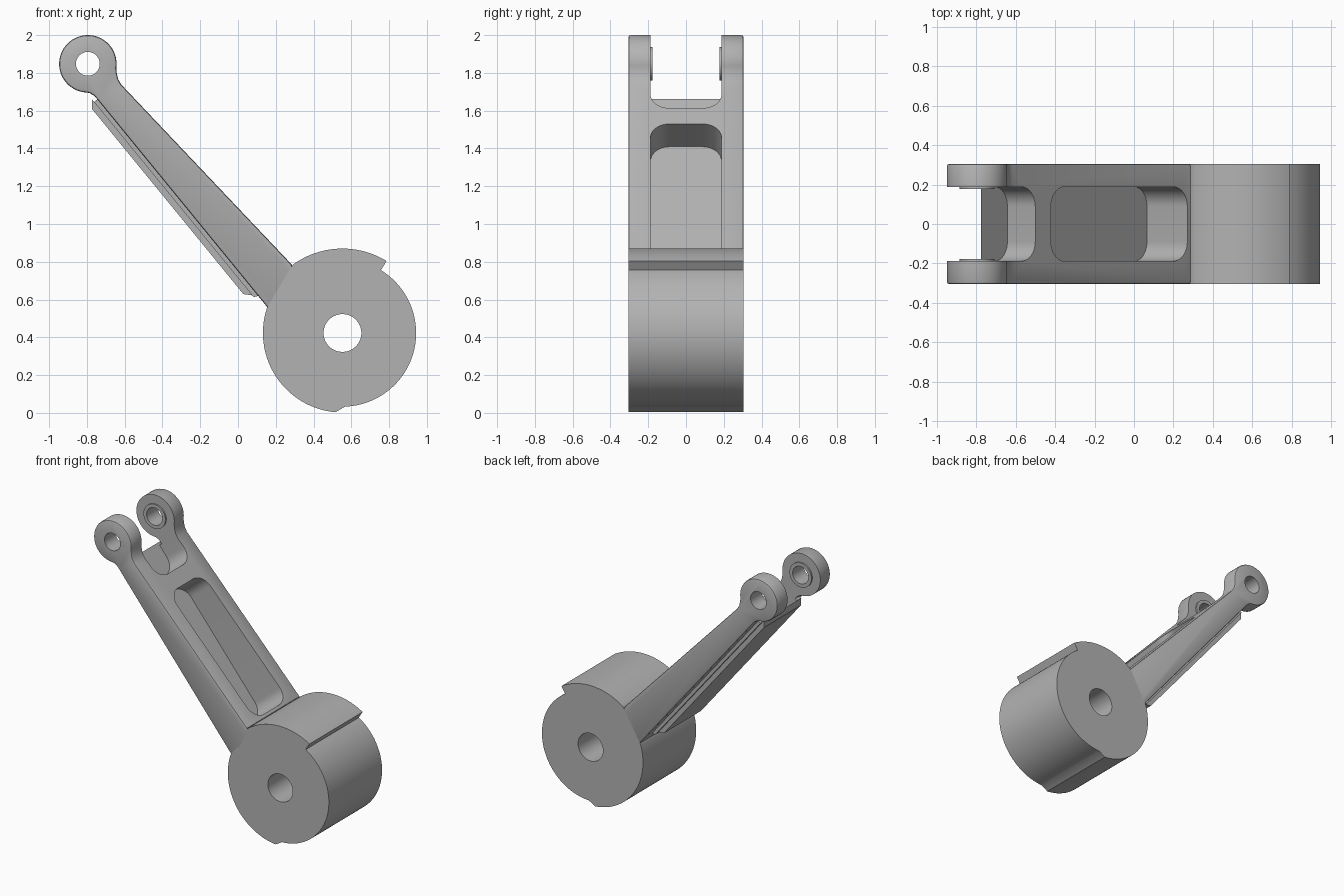
import bpy, bmesh
from math import sin, cos, radians
from mathutils import Vector

cube = bpy.data.objects.get("Cube")
if cube:
    bpy.data.objects.remove(cube, do_unlink=True)

steel = bpy.data.materials.new("grey_steel")
steel.use_nodes = True
grey = (0.45, 0.45, 0.45, 1)
steel.diffuse_color = grey
steel.node_tree.nodes["Principled BSDF"].inputs["Base Color"].default_value = grey

HALF = 0.305                      # half width of the whole part
HUB, EYE = (0.553, 0.423), (-0.795, 1.848)
# Frame of the arm underside: s runs down the arm, t points out of it
ORIGIN = Vector((-0.745, 0, 1.66))
S = Vector((0.633, 0, -0.774))
T = Vector((0.774, 0, 0.633))


def arc(center, radius, start, end, steps):
    angles = [radians(start + (end - start) * i / steps) for i in range(steps + 1)]
    return [(center[0] + radius * cos(a), center[1] + radius * sin(a)) for a in angles]


def prism(name, points, offset):
    """Extrude a closed 3D outline by a vector."""
    bm = bmesh.new()
    face = bm.faces.new([bm.verts.new(p) for p in points])
    top = bmesh.ops.extrude_face_region(bm, geom=[face])["geom"]
    bmesh.ops.translate(bm, vec=offset, verts=[v for v in top if isinstance(v, bmesh.types.BMVert)])
    bmesh.ops.recalc_face_normals(bm, faces=bm.faces)
    mesh = bpy.data.meshes.new(name)
    bm.to_mesh(mesh)
    bm.free()
    mesh.materials.append(steel)
    obj = bpy.data.objects.new(name, mesh)
    bpy.context.collection.objects.link(obj)
    return obj


def side_profile(name, points, y0, y1):
    return prism(name, [(x, y0, z) for x, z in points], Vector((0, y1 - y0, 0)))


def arm_profile(name, points, half):
    """Side outline given in the arm frame."""
    world = [ORIGIN + S * s + T * t for s, t in points]
    return side_profile(name, [(p.x, p.z) for p in world], -half, half)


def rounded_cutter(name, s0, s1, half, r):
    """Rounded rectangle seen along the arm normal, cutting right through."""
    outline = []
    for s, y, a in ((s1 - r, half - r, 0), (s0 + r, half - r, 90),
                    (s0 + r, r - half, 180), (s1 - r, r - half, 270)):
        outline += arc((s, y), r, a, a + 90, 10)
    pts = [ORIGIN + S * s + Vector((0, y, 0)) - T * 0.4 for s, y in outline]
    return prism(name, pts, T * 1.2)


def apply(obj, mod):
    bpy.context.view_layer.objects.active = obj
    bpy.ops.object.modifier_apply(modifier=mod.name)


def cut(obj, cutters):
    for cutter in cutters:
        mod = obj.modifiers.new("cut", "BOOLEAN")
        mod.operation, mod.solver, mod.object = "DIFFERENCE", "EXACT", cutter
        apply(obj, mod)


def bevel(obj, width):
    mod = obj.modifiers.new("edge", "BEVEL")
    mod.width, mod.segments = width, 2
    mod.limit_method, mod.angle_limit = "ANGLE", radians(60)
    apply(obj, mod)


# Cutters
pocket = rounded_cutter("pocket_cutter", 0.306, 1.308, 0.188, 0.1)
slot = rounded_cutter("slot_cutter", -0.8, 0.191, 0.188, 0.1)
eye_hole = side_profile("eye_hole_cutter", arc(EYE, 0.063, 0, 354, 59), -1, 1)
hub_hole = side_profile("hub_hole_cutter", arc(HUB, 0.1, 0, 355, 71), -1, 1)

# Hub with its raised stepped rim sectors
rim = arc(HUB, 0.39, -88, 58.5, 48) + arc(HUB, 0.447, 58.5, 126, 24)
rim += arc(HUB, 0.421, 161, 265, 36)
hub = side_profile("hub", rim, -HALF, HALF)
cut(hub, [hub_hole])

# Forked arm with rounded eyes
outline = arc(EYE, 0.152, -8, 268, 64)
outline += [(-0.785, 1.693), (-0.763, 1.68), (-0.745, 1.66)]
outline += [(0.158, 0.556), (0.2, 0.56), (0.29, 0.74), (0.285, 0.785)]
outline += [(-0.618, 1.738), (-0.635, 1.768), (-0.642, 1.8)]
arm = side_profile("forked_arm", outline, -HALF, HALF)
bevel(arm, 0.012)
cut(arm, [pocket, slot, eye_hole])

# Rim under the arm, and the plate closing the pocket
lip = arm_profile("pocket_rim", [(0, 0.01), (0, -0.022), (1.335, -0.022), (1.35, 0.01)], 0.235)
cut(lip, [pocket, slot])
plate = arm_profile("back_plate", [(-0.019, -0.022), (0.02, -0.054), (1.288, -0.054), (1.323, -0.022)], 0.212)

# Thin washers on the inner faces of the fork
parts = [hub, arm, lip, plate]
for side, name in ((1, "left_washer"), (-1, "right_washer")):
    washer = side_profile(name, arc(EYE, 0.088, 0, 354, 59), side * 0.177, side * 0.19)
    cut(washer, [eye_hole])
    parts.append(washer)

for cutter in (pocket, slot, eye_hole, hub_hole):
    bpy.data.objects.remove(cutter, do_unlink=True)

for part in parts:
    bpy.ops.object.select_all(action="DESELECT")
    part.select_set(True)
    bpy.context.view_layer.objects.active = part
    bpy.ops.object.shade_smooth_by_angle(angle=radians(30))
